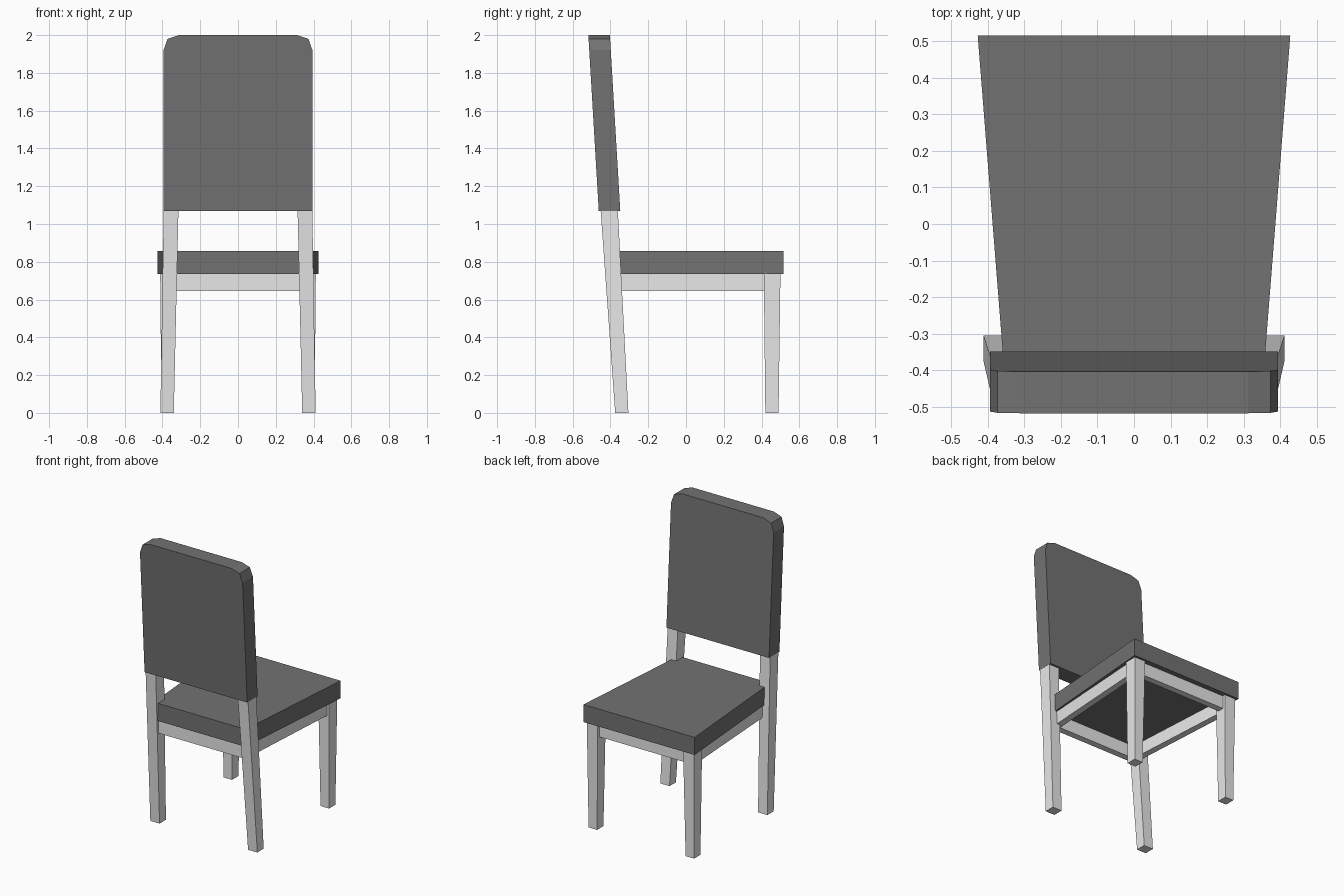
import bpy, bmesh

if "Cube" in bpy.data.objects:
    bpy.data.objects.remove(bpy.data.objects["Cube"])


def material(name, value):
    m = bpy.data.materials.new(name)
    m.diffuse_color = (value, value, value, 1)
    m.use_nodes = True
    m.node_tree.nodes["Principled BSDF"].inputs["Base Color"].default_value = m.diffuse_color
    return m


frame_mat = material("light grey frame", 0.8)
pad_mat = material("dark grey upholstery", 0.17)


def loft(name, lower, upper, mat):
    """Solid between two matching loops of points."""
    bm = bmesh.new()
    a = [bm.verts.new(p) for p in lower]
    b = [bm.verts.new(p) for p in upper]
    n = len(a)
    bm.faces.new(a[::-1])
    bm.faces.new(b)
    for i in range(n):
        j = (i + 1) % n
        bm.faces.new((a[i], a[j], b[j], b[i]))
    bmesh.ops.recalc_face_normals(bm, faces=bm.faces)
    me = bpy.data.meshes.new(name)
    bm.to_mesh(me)
    bm.free()
    me.materials.append(mat)
    ob = bpy.data.objects.new(name, me)
    bpy.context.collection.objects.link(ob)
    return ob


def rect(x0, x1, y0, y1, z):
    return [(x0, y0, z), (x1, y0, z), (x1, y1, z), (x0, y1, z)]


def slab(name, plan, z0, z1, mat):
    return loft(name, [(x, y, z0) for x, y in plan], [(x, y, z1) for x, y in plan], mat)


# Seat cushion, narrowing towards the backrest
slab("seat", [(-0.353, -0.42), (0.353, -0.42), (0.427, 0.515), (-0.427, 0.515)],
     0.735, 0.857, pad_mat)

# Leaning backrest with clipped top corners
half = [(0.394, 1.07), (0.394, 1.92), (0.373, 1.98), (0.312, 2.0)]
outline = half + [(-x, z) for x, z in reversed(half)]


def lean(y, z):
    return y - 0.055 * (z - 1.07) / 0.93


loft("backrest", [(x, lean(-0.462, z), z) for x, z in outline],
     [(x, lean(-0.348, z), z) for x, z in outline], pad_mat)

# Tapered legs and side rails, mirrored left and right
for s, side in ((1, "right"), (-1, "left")):
    loft("back_leg_" + side,
         rect(s * 0.34, s * 0.411, -0.375, -0.305, 0),
         rect(s * 0.315, s * 0.393, -0.453, -0.362, 1.09), frame_mat)
    loft("front_leg_" + side,
         rect(s * 0.34, s * 0.405, 0.42, 0.49, 0),
         rect(s * 0.328, s * 0.412, 0.412, 0.5, 0.737), frame_mat)
    slab("side_rail_" + side,
         [(s * 0.30, -0.39), (s * 0.345, -0.39), (s * 0.397, 0.45), (s * 0.352, 0.45)],
         0.645, 0.737, frame_mat)

# Front and back rails under the seat
for name, x, y0, y1 in (("front_rail", 0.37, 0.435, 0.48), ("back_rail", 0.34, -0.41, -0.365)):
    slab(name, [(-x, y0), (x, y0), (x, y1), (-x, y1)], 0.645, 0.737, frame_mat)
